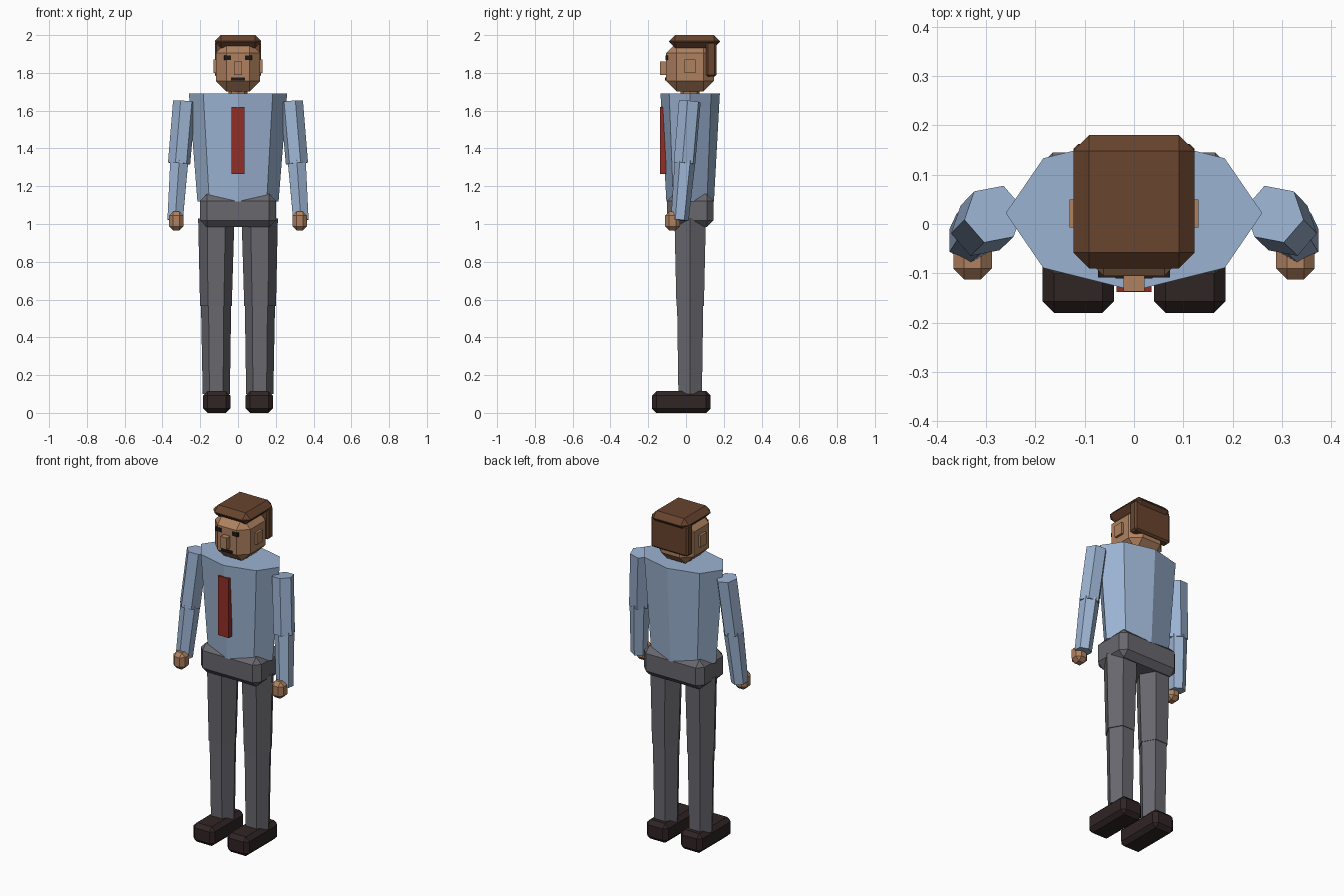
import bpy, bmesh, math
from mathutils import Vector, Matrix

cube = bpy.data.objects.get("Cube")
if cube:
    bpy.data.objects.remove(cube, do_unlink=True)


def material(name, rgb):
    m = bpy.data.materials.new(name)
    m.use_nodes = True
    m.diffuse_color = (*rgb, 1)
    m.node_tree.nodes["Principled BSDF"].inputs["Base Color"].default_value = (*rgb, 1)
    return m


shirt = material("shirt_blue", (0.33, 0.45, 0.64))
trousers = material("trouser_grey", (0.14, 0.137, 0.155))
skin = material("skin_tan", (0.43, 0.22, 0.115))
hair = material("hair_brown", (0.138, 0.058, 0.027))
red = material("tie_red", (0.29, 0.027, 0.019))
leather = material("shoe_dark_brown", (0.03, 0.018, 0.018))
black = material("feature_black", (0.013, 0.01, 0.01))


def finish(name, bm, mat):
    bmesh.ops.recalc_face_normals(bm, faces=bm.faces)
    mesh = bpy.data.meshes.new(name)
    bm.to_mesh(mesh)
    bm.free()
    mesh.materials.append(mat)
    ob = bpy.data.objects.new(name, mesh)
    bpy.context.collection.objects.link(ob)
    return ob


def box(name, mat, x, y, z, bevel=0.0):
    """Chamfered box from (min, max) ranges."""
    bm = bmesh.new()
    bmesh.ops.create_cube(bm, size=1)
    for v in bm.verts:
        for i, (lo, hi) in enumerate((x, y, z)):
            v.co[i] = lo if v.co[i] < 0 else hi
    if bevel:
        bmesh.ops.bevel(bm, geom=bm.edges[:], offset=bevel, segments=1,
                        affect='EDGES', clamp_overlap=True)
    return finish(name, bm, mat)


def limb(name, mat, start, end, r1, r2, phase, sides=6):
    """Tapered prism running from start to end."""
    a, b = Vector(start), Vector(end)
    bm = bmesh.new()
    bmesh.ops.create_cone(bm, cap_ends=True, segments=sides, radius1=r1, radius2=r2,
                          depth=(b - a).length,
                          matrix=Matrix.Rotation(math.radians(phase), 4, 'Z'))
    # Keep the cross-section close to its unrotated heading
    turn = Vector((0, 0, -1)).rotation_difference(b - a).to_matrix().to_4x4()
    flip = Matrix.Scale(-1, 4, (0, 0, 1))
    bm.transform(Matrix.Translation((a + b) / 2) @ turn @ flip)
    return finish(name, bm, mat)


# Torso: eight-sided oval, tapering to the waist
bm = bmesh.new()
rings = []
for z, rx, ry in ((1.12, 0.215, 0.126), (1.69, 0.26, 0.157)):
    rings.append([bm.verts.new((rx * math.cos(i * math.pi / 4),
                                0.022 + ry * math.sin(i * math.pi / 4), z))
                  for i in range(8)])
    bm.faces.new(rings[-1])
for i in range(8):
    j = (i + 1) % 8
    bm.faces.new((rings[0][i], rings[0][j], rings[1][j], rings[1][i]))
finish("torso", bm, shirt)

box("tie", red, (-0.035, 0.035), (-0.138, -0.105), (1.265, 1.62))
box("pelvis", trousers, (-0.2, 0.2), (-0.1, 0.145), (0.983, 1.158), 0.035)

# Head and face
limb("neck", skin, (0, 0.022, 1.74), (0, 0.022, 1.66), 0.05, 0.05, 0, 8)
box("head", skin, (-0.117, 0.117), (-0.105, 0.148), (1.702, 1.96), 0.055)
box("nose", skin, (-0.021, 0.021), (-0.137, -0.09), (1.79, 1.86))
box("mouth", black, (-0.037, 0.037), (-0.11, -0.101), (1.76, 1.775))
box("hair_cap", hair, (-0.123, 0.123), (-0.09, 0.18), (1.932, 2.0), 0.032)
box("hair_back", hair, (-0.123, 0.123), (0.107, 0.162), (1.78, 1.965), 0.01)

# Paired parts
for side, s in (("left", 1), ("right", -1)):
    def span(a, b):
        return tuple(sorted((s * a, s * b)))

    turn = 41 if s < 0 else 139
    limb(side + "_upper_arm", shirt, (s * 0.284, 0.02, 1.648), (s * 0.312, -0.008, 1.32),
         0.061, 0.06, turn)
    limb(side + "_lower_arm", shirt, (s * 0.311, -0.005, 1.335), (s * 0.333, -0.033, 1.02),
         0.055, 0.047, 0)
    box(side + "_hand", skin, span(0.288, 0.366), (-0.112, -0.032), (0.966, 1.066), 0.022)

    limb(side + "_thigh", trousers, (s * 0.115, 0.022, 1.03), (s * 0.117, 0.022, 0.565),
         0.096, 0.084, 30)
    limb(side + "_shin", trousers, (s * 0.116, 0.022, 0.58), (s * 0.115, 0.022, 0.1),
         0.08, 0.072, 30)
    box(side + "_shoe", leather, span(0.041, 0.185), (-0.18, 0.13), (0.0, 0.115), 0.023)

    box(side + "_ear", skin, span(0.1, 0.131), (-0.007, 0.05), (1.8, 1.87))
    box(side + "_eye", black, span(0.036, 0.073), (-0.108, -0.09), (1.868, 1.892))
